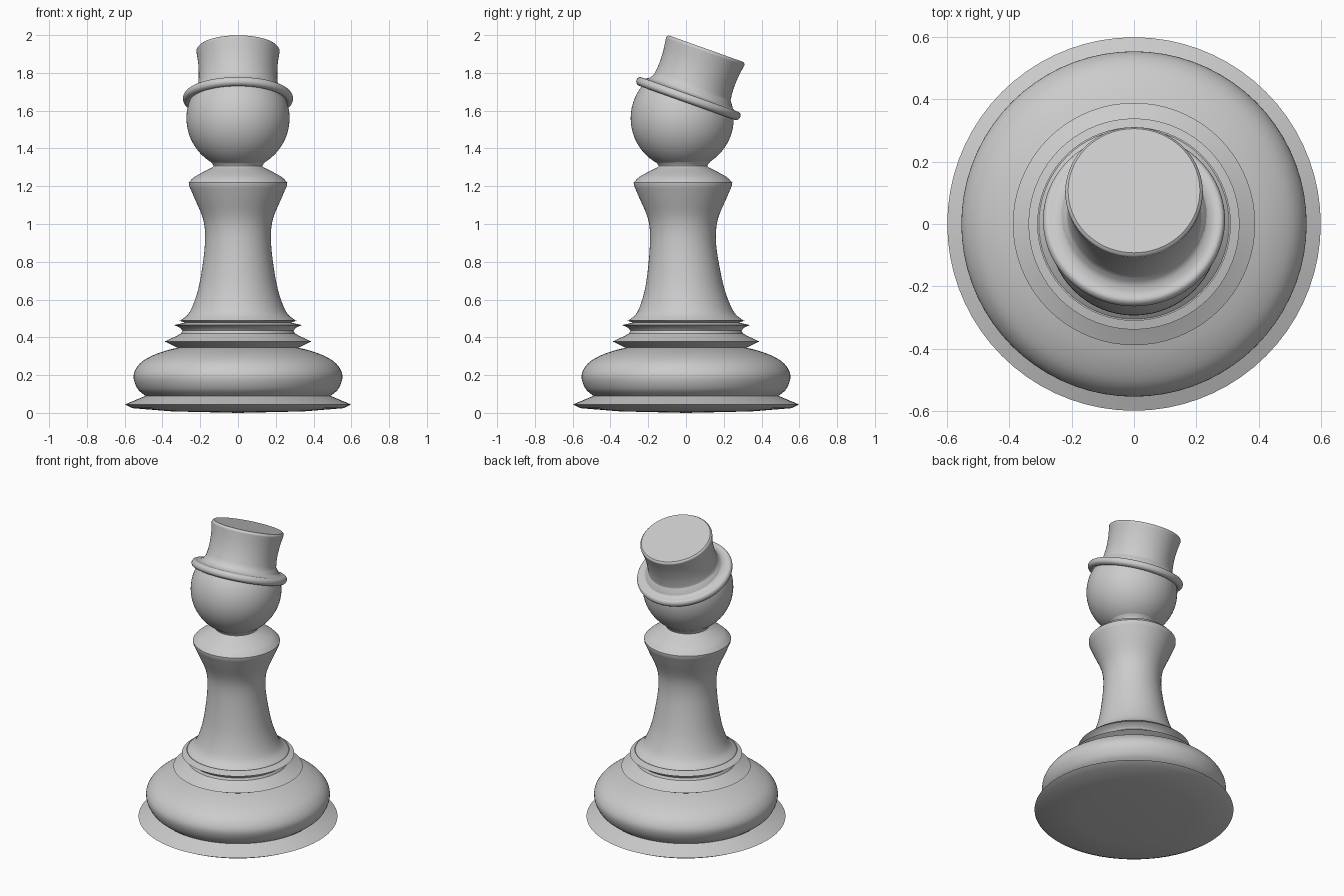
import bpy, bmesh, math
from mathutils import Vector

if "Cube" in bpy.data.objects:
    bpy.data.objects.remove(bpy.data.objects["Cube"])


def smooth_curve(pts, steps=4):
    """Catmull-Rom curve through (radius, height) points."""
    p = [Vector(q) for q in pts]
    p = [2 * p[0] - p[1]] + p + [2 * p[-1] - p[-2]]
    out = []
    for i in range(1, len(p) - 2):
        a, b, c, d = p[i - 1:i + 3]
        for k in range(steps):
            t = k / steps
            out.append(0.5 * (2 * b + (c - a) * t + (2 * a - 5 * b + 4 * c - d) * t ** 2
                              + (3 * b - a - 3 * c + d) * t ** 3))
    return [tuple(v) for v in out] + [tuple(pts[-1])]


def finish(obj):
    bpy.ops.object.select_all(action='DESELECT')
    obj.select_set(True)
    bpy.context.view_layer.objects.active = obj
    bpy.ops.object.shade_smooth_by_angle(angle=math.radians(35))


def lathe(name, profile, location=(0, 0, 0), tilt=0, segments=72):
    """Revolve a profile, listed from bottom to top, about z."""
    bm = bmesh.new()
    verts = [bm.verts.new((r, 0, z)) for r, z in profile]
    edges = [bm.edges.new(e) for e in zip(verts, verts[1:])]
    bmesh.ops.spin(bm, geom=verts + edges, cent=(0, 0, 0), axis=(0, 0, 1),
                   angle=2 * math.pi, steps=segments)
    bmesh.ops.remove_doubles(bm, verts=bm.verts, dist=1e-5)
    bmesh.ops.recalc_face_normals(bm, faces=bm.faces)
    mesh = bpy.data.meshes.new(name)
    bm.to_mesh(mesh)
    bm.free()
    obj = bpy.data.objects.new(name, mesh)
    bpy.context.collection.objects.link(obj)
    obj.location = location
    obj.rotation_euler.x = tilt
    finish(obj)
    return obj


# Foot disc, round bulge and the two sharp rings
foot = [(0, 0), (0.35, 0.008), (0.56, 0.025), (0.598, 0.045), (0.49, 0.09)]
bulge = smooth_curve([(0.49, 0.09), (0.53, 0.125), (0.552, 0.18), (0.545, 0.225),
                      (0.51, 0.27), (0.45, 0.305), (0.38, 0.33), (0.32, 0.345)])
rings = [(0.388, 0.378), (0.33, 0.405), (0.302, 0.42), (0.295, 0.435), (0.305, 0.45),
         (0.338, 0.465), (0.28, 0.478), (0.31, 0.488), (0, 0.495)]
lathe("base", foot + bulge[1:] + rings)

# Waisted column with the collar under the head, set back a touch
column = smooth_curve([(0.305, 0.488), (0.255, 0.535), (0.212, 0.65), (0.185, 0.80),
                       (0.174, 0.93), (0.186, 1.03), (0.232, 1.14), (0.26, 1.205)])
collar = smooth_curve([(0.261, 1.22), (0.23, 1.25), (0.175, 1.28), (0.136, 1.30),
                       (0.13, 1.31), (0.145, 1.33)], 3)
col = lathe("column", [(0, 0.488)] + column + collar + [(0, 1.33)])
for v in col.data.vertices:
    v.co.y -= 0.016 * min(1, max(0, (v.co.z - 0.488) / 0.4))

# Ball head
bpy.ops.mesh.primitive_uv_sphere_add(segments=64, ring_count=32, radius=0.273,
                                     location=(0, -0.02, 1.56))
head = bpy.context.object
head.name = "head"
finish(head)

# Tilted hat: rolled brim, then a slightly waisted crown (height 0 is mid brim)
brim = smooth_curve([(0.245, -0.018), (0.27, -0.025), (0.288, -0.014), (0.291, 0.005),
                     (0.28, 0.02), (0.255, 0.022), (0.23, 0.035), (0.214, 0.06)])
crown = smooth_curve([(0.214, 0.06), (0.208, 0.12), (0.21, 0.19), (0.218, 0.25),
                      (0.22, 0.268), (0.211, 0.279)], 3)
lathe("hat", [(0, -0.018)] + brim + crown[1:] + [(0, 0.279)],
      location=(0, 0.013, 1.665), tilt=math.radians(-19.6))
